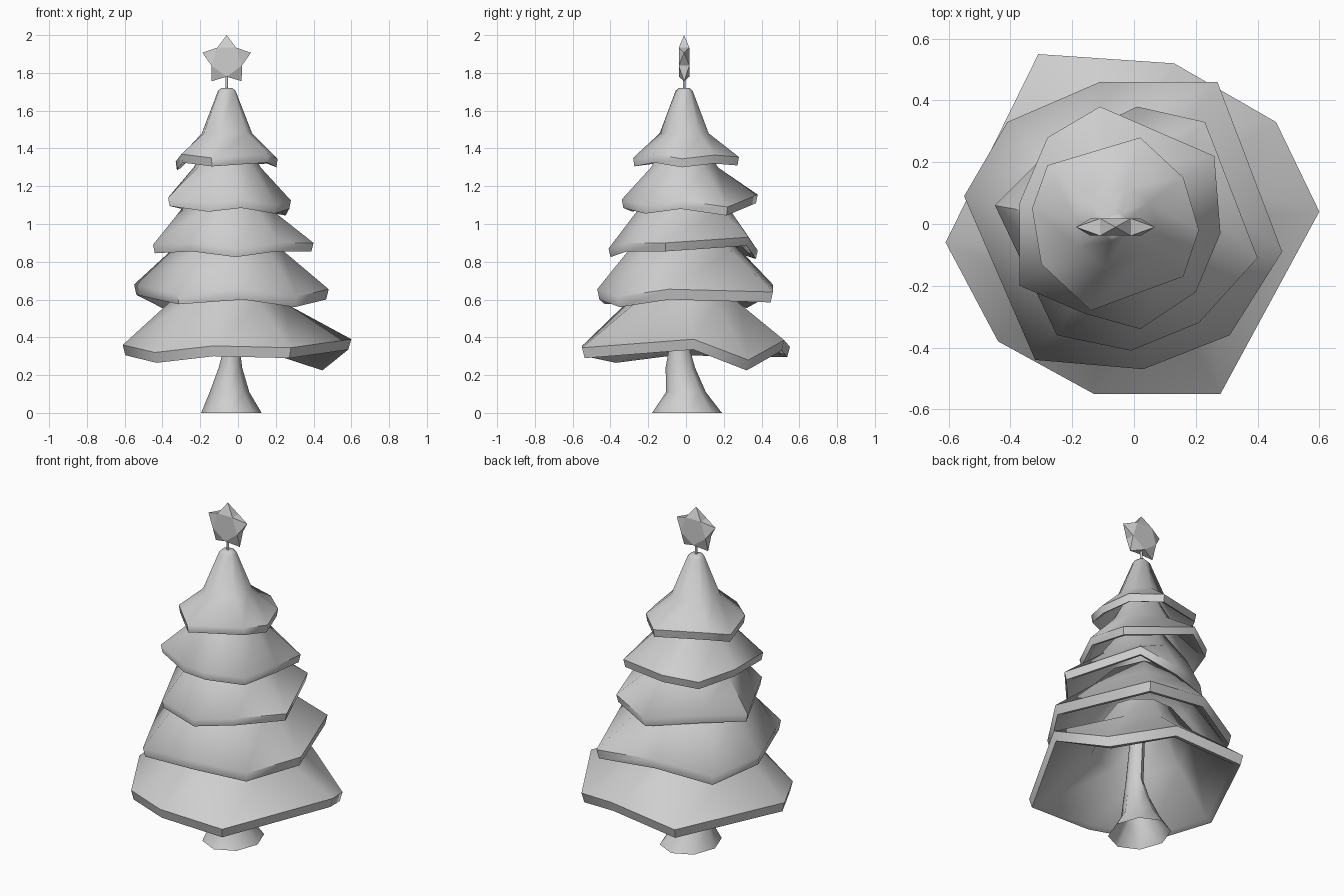
import bpy
import bmesh
from math import sin, cos, pi, atan2
from mathutils import Vector

cube = bpy.data.objects.get("Cube")
if cube:
    bpy.data.objects.remove(cube, do_unlink=True)

grey = bpy.data.materials.new("plain grey")
grey.use_nodes = True
grey.diffuse_color = (0.62, 0.62, 0.62, 1)
grey.node_tree.nodes["Principled BSDF"].inputs["Base Color"].default_value = (0.62, 0.62, 0.62, 1)

AXIS = Vector((-0.06, -0.01, 0))


def finish(bm, name, smooth=True):
    """Turn a bmesh into a named object with outward normals."""
    bmesh.ops.recalc_face_normals(bm, faces=bm.faces)
    mesh = bpy.data.meshes.new(name)
    bm.to_mesh(mesh)
    bm.free()
    mesh.materials.append(grey)
    obj = bpy.data.objects.new(name, mesh)
    bpy.context.collection.objects.link(obj)
    if smooth:
        bpy.ops.object.select_all(action='DESELECT')
        obj.select_set(True)
        bpy.context.view_layer.objects.active = obj
        bpy.ops.object.shade_smooth_by_angle(angle=pi * 0.29)
    return obj


def loft(name, rings, open_base=False):
    """Skin a stack of rings and cap the ends."""
    bm = bmesh.new()
    rows = [[bm.verts.new(p) for p in ring] for ring in rings]
    for low, high in zip(rows, rows[1:]):
        for i in range(len(low)):
            j = (i + 1) % len(low)
            bm.faces.new((low[i], low[j], high[j], high[i]))
    if not open_base:
        bm.faces.new(rows[0])
    bm.faces.new(rows[-1])
    return finish(bm, name)


def oval(x, y, z, rx, ry, sides=8):
    angles = [2 * pi * i / sides for i in range(sides)]
    return [Vector((x + rx * cos(a), y + ry * sin(a), z)) for a in angles]


def branch_tier(name, rim, neck, top, tip=None):
    """Hollow skirt: uneven rim, thick lip, neck and top given as (radius, height)."""
    rim = [Vector(p) for p in rim]

    def ring_at(radius, z):
        angles = [atan2(p.y - AXIS.y, p.x - AXIS.x) for p in rim]
        return [AXIS + Vector((radius * cos(a), radius * sin(a), z)) for a in angles]

    def shrink(factor, drop):
        return [Vector((AXIS.x + (p.x - AXIS.x) * factor,
                        AXIS.y + (p.y - AXIS.y) * factor, p.z - drop)) for p in rim]

    edge = 0.045 + 0.01 * (rim[0].z < 0.8)
    rings = [ring_at(top[0] * 0.9, top[1] - 0.03),
             ring_at(neck[0] * 0.93, neck[1] - 0.03),
             shrink(0.91, edge * 0.8), shrink(0.975, edge),
             rim, ring_at(*neck), ring_at(*top)]
    if tip:
        rings.append(ring_at(*tip))
    return loft(name, rings)


# Branch tiers, from the ground up
branch_tier("branch_tier_bottom",
            [(-0.13, -0.55, 0.355), (0.28, -0.55, 0.345), (0.6, 0.04, 0.39), (0.46, 0.33, 0.28),
             (0.13, 0.52, 0.385), (-0.31, 0.55, 0.35), (-0.61, -0.06, 0.36), (-0.44, -0.38, 0.32)],
            (0.31, 0.58), (0.18, 0.76))
branch_tier("branch_tier_low",
            [(0.03, -0.47, 0.655), (0.31, -0.36, 0.615), (0.48, -0.09, 0.655), (0.27, 0.46, 0.64),
             (-0.11, 0.46, 0.68), (-0.41, 0.33, 0.61), (-0.55, 0.09, 0.68), (-0.32, -0.44, 0.63)],
            (0.3, 0.86), (0.17, 1.0))
branch_tier("branch_tier_middle",
            [(-0.01, -0.41, 0.87), (0.21, -0.32, 0.9), (0.4, -0.11, 0.9), (0.23, 0.33, 0.93),
             (0.01, 0.38, 0.86), (-0.26, 0.25, 0.9), (-0.45, 0.06, 0.89), (-0.25, -0.36, 0.9)],
            (0.25, 1.07), (0.13, 1.24))
branch_tier("branch_tier_high",
            [(0.02, -0.34, 1.13), (0.2, -0.22, 1.1), (0.28, -0.03, 1.125), (0.26, 0.22, 1.09),
             (-0.11, 0.38, 1.155), (-0.28, 0.28, 1.12), (-0.37, 0.07, 1.14), (-0.37, -0.2, 1.14),
             (-0.16, -0.29, 1.11)],
            (0.18, 1.3), (0.1, 1.45))
branch_tier("branch_tier_top",
            [(-0.14, -0.28, 1.35), (0.16, -0.17, 1.37), (0.21, -0.02, 1.345), (0.16, 0.15, 1.365),
             (0.02, 0.28, 1.355), (-0.28, 0.19, 1.38), (-0.33, 0.05, 1.33), (-0.3, -0.13, 1.37)],
            (0.135, 1.48), (0.047, 1.705), (0.03, 1.72))

# Trunk with a flared, hollow foot
loft("trunk", [oval(-0.035, 0.005, 0, 0.16, 0.185),
               oval(-0.045, 0.0, 0.11, 0.105, 0.105),
               oval(-0.04, -0.03, 0.24, 0.062, 0.078),
               oval(-0.033, -0.035, 0.34, 0.043, 0.055),
               oval(-0.05, -0.02, 0.72, 0.035, 0.04)], open_base=True)

# Thin stem holding the star
loft("star_stem", [oval(AXIS.x, AXIS.y, z, 0.007, 0.007) for z in (1.7, 1.83)])

# Five-pointed star: flat pentagon front and back, pointed tips
bm = bmesh.new()


def star_point(radius, step, depth):
    a = pi / 2 + step * pi / 5
    return bm.verts.new((AXIS.x + radius * cos(a), AXIS.y + depth, 1.865 + radius * sin(a)))


tips = [star_point(0.135, 2 * i, 0) for i in range(5)]
front = [star_point(0.085, 2 * i + 1, -0.028) for i in range(5)]
back = [star_point(0.085, 2 * i + 1, 0.028) for i in range(5)]
bm.faces.new(front)
bm.faces.new(back)
for i in range(5):
    bm.faces.new((tips[i], front[i - 1], front[i]))
    bm.faces.new((tips[i], back[i - 1], back[i]))
    bm.faces.new((tips[i], front[i - 1], back[i - 1]))
    bm.faces.new((tips[i], front[i], back[i]))
finish(bm, "star", smooth=False)
